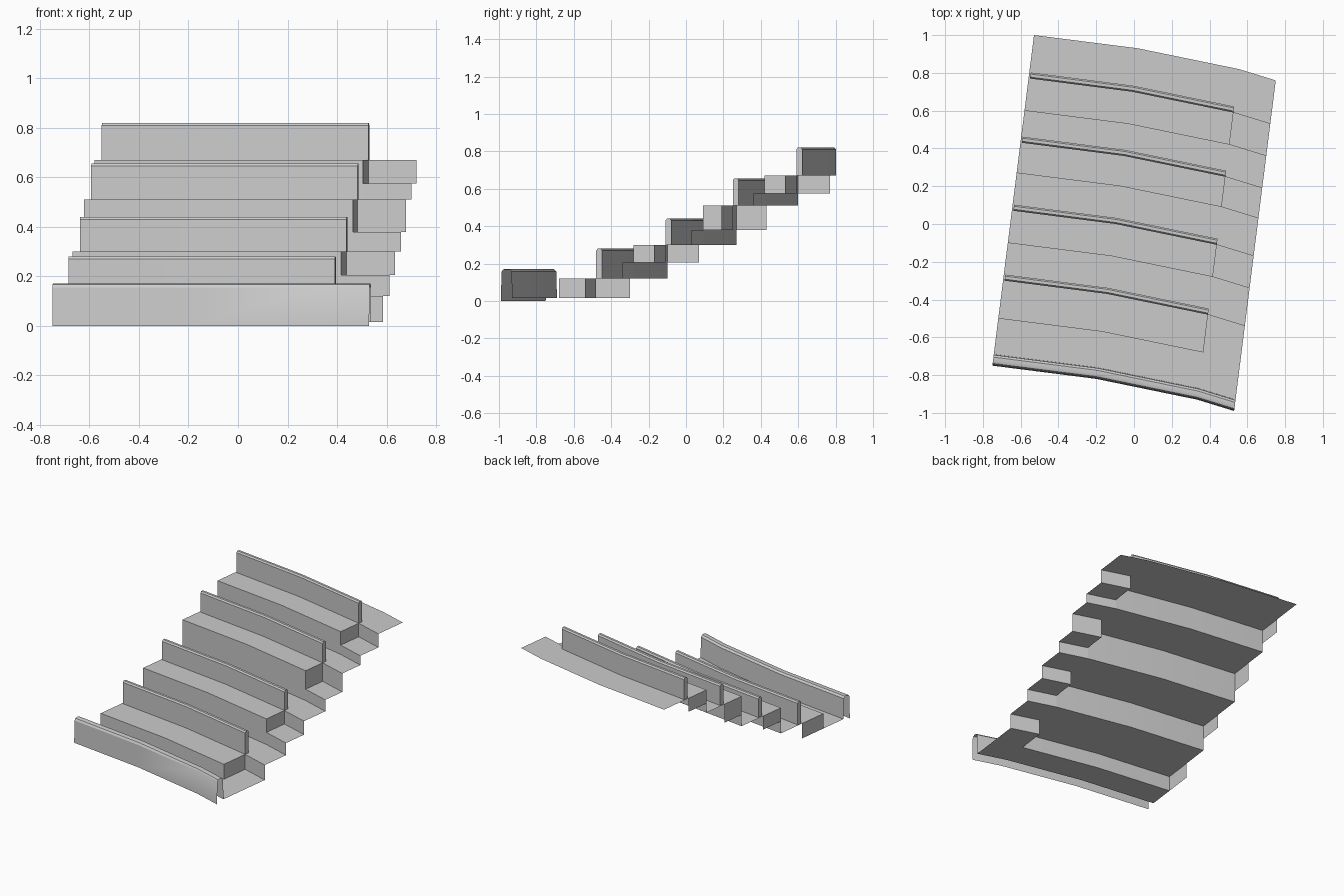
import bpy, bmesh

if "Cube" in bpy.data.objects:
    bpy.data.objects.remove(bpy.data.objects["Cube"], do_unlink=True)

concrete = bpy.data.materials.new("light_grey_concrete")
concrete.use_nodes = True
GREY = (0.6, 0.6, 0.6, 1)
concrete.diffuse_color = GREY
concrete.node_tree.nodes["Principled BSDF"].inputs["Base Color"].default_value = GREY

# Plan curve of the front edge; every row is this curve slid back along SLANT
CURVE = [(-0.75, -0.75), (-0.2, -0.82), (0.335, -0.93), (0.53, -0.99)]
SEATING, AISLE = CURVE[:3], CURVE[2:]
SLANT = 0.126

# Rows: front riser, parapet position, aisle step height, tread height, parapet top
ROWS = [(0.25, 0.45, 0.015, 0.12, 0.28),
        (0.65, 0.82, 0.205, 0.30, 0.44),
        (1.02, 1.18, 0.38, 0.51, 0.655),
        (1.35, 1.52, 0.575, 0.67, 0.82)]
FLOOR, BACK = 0.015, 1.75


def place(station, v, z):
    return (station[0] + SLANT * v, station[1] + v, z)


def sweep(name, profile, stations, capped=False):
    """Sweep a (depth, height) profile along the plan curve."""
    bm = bmesh.new()
    rings = [[bm.verts.new(place(s, v, z)) for v, z in profile] for s in stations]
    for a, b in zip(rings, rings[1:]):
        for i in range(len(profile) - 1):
            bm.faces.new((a[i], b[i], b[i + 1], a[i + 1]))
    if capped:
        bm.faces.new(rings[0])
        bm.faces.new(rings[-1][::-1])
    finish(name, bm)


def finish(name, bm):
    mesh = bpy.data.meshes.new(name)
    bm.to_mesh(mesh)
    bm.free()
    mesh.materials.append(concrete)
    obj = bpy.data.objects.new(name, mesh)
    bpy.context.collection.objects.link(obj)
    bpy.ops.object.select_all(action="DESELECT")
    obj.select_set(True)
    bpy.context.view_layer.objects.active = obj
    bpy.ops.object.shade_smooth_by_angle()


def end_panel(name, station, front, rear, low, high):
    bm = bmesh.new()
    corners = [(front, low), (rear, low), (rear, high), (front, high)]
    bm.faces.new([bm.verts.new(place(station, v, z)) for v, z in corners])
    finish(name, bm)


# Hollow front barrier with a rounded top
sweep("front_barrier", [(0, 0), (0.004, 0.155), (0.012, 0.168), (0.025, 0.172),
                        (0.045, 0.17), (0.057, 0.158), (0.06, FLOOR)], CURVE)

# Step profiles: the aisle climbs two steps for each seating row
terrace = [(0.06, FLOOR)]
stairs = [(0.06, FLOOR)]
for front, wall, low, tread, top in ROWS:
    terrace += [(front, terrace[-1][1]), (front, tread)]
    if low > FLOOR:
        stairs += [(front, stairs[-1][1]), (front, low)]
    stairs += [(wall, low), (wall, tread)]
terrace.append((BACK, terrace[-1][1]))
stairs.append((BACK, stairs[-1][1]))
sweep("seating_terrace", terrace, SEATING)
sweep("aisle_stairs", stairs, AISLE)

# Parapets and the end panels of each raised row
for n, (front, wall, low, tread, top) in enumerate(ROWS, 1):
    sweep(f"parapet_{n}", [(wall, tread), (wall, top - 0.01), (wall + 0.008, top),
                           (wall + 0.024, top), (wall + 0.032, top - 0.01),
                           (wall + 0.032, tread)],
          [(SEATING[0][0] + 0.008, SEATING[0][1])] + SEATING[1:], capped=True)
    end_panel(f"aisle_end_panel_{n}", SEATING[-1], front, wall, low, tread)
    end_panel(f"outer_end_panel_{n}", SEATING[0], front, wall, low, tread)
